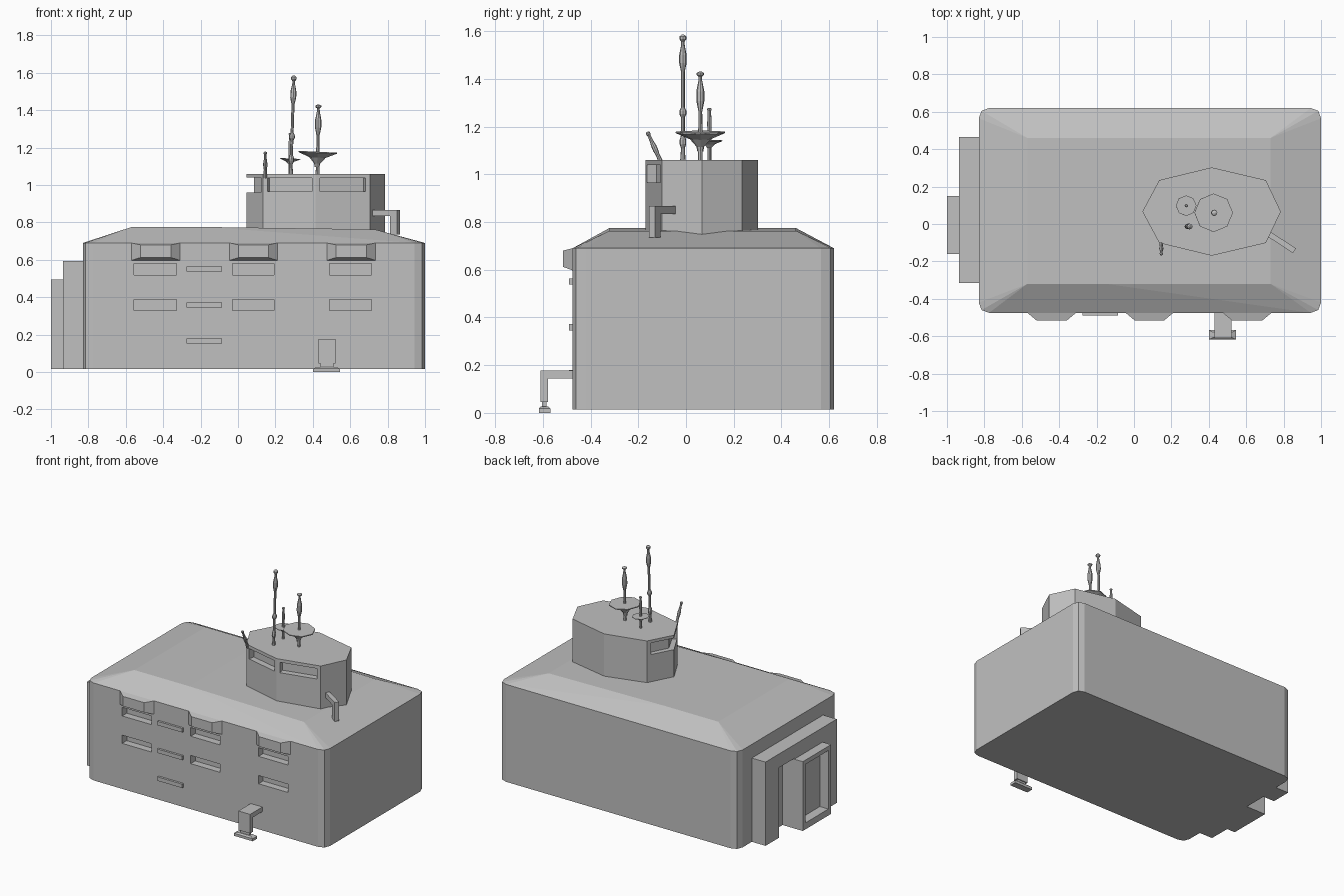
import bpy, bmesh, math
from mathutils import Vector, Matrix

if "Cube" in bpy.data.objects:
    bpy.data.objects.remove(bpy.data.objects["Cube"])

grey = bpy.data.materials.new("plain grey")
grey.use_nodes = True
grey.diffuse_color = (0.53, 0.53, 0.53, 1)
for node in grey.node_tree.nodes:
    if node.type == 'BSDF_PRINCIPLED':
        node.inputs["Base Color"].default_value = grey.diffuse_color


def finish(bm, name):
    bmesh.ops.recalc_face_normals(bm, faces=bm.faces)
    mesh = bpy.data.meshes.new(name)
    bm.to_mesh(mesh)
    bm.free()
    mesh.materials.append(grey)
    ob = bpy.data.objects.new(name, mesh)
    bpy.context.collection.objects.link(ob)
    return ob


def add_box(bm, x, y, z, turn=0):
    """Box from (low, high) ranges, turned about its own vertical axis."""
    mid = Vector((sum(x) / 2, sum(y) / 2, sum(z) / 2))
    size = (x[1] - x[0], y[1] - y[0], z[1] - z[0], 1)
    m = Matrix.Translation(mid) @ Matrix.Rotation(turn, 4, 'Z') @ Matrix.Diagonal(size)
    bmesh.ops.create_cube(bm, size=1, matrix=m)


def boxes(name, *parts):
    bm = bmesh.new()
    for p in parts:
        add_box(bm, *p)
    return finish(bm, name)


def add_prism(bm, outline, z0, z1):
    face = bm.faces.new([bm.verts.new((x, y, z0)) for x, y in outline])
    new = bmesh.ops.extrude_face_region(bm, geom=[face])["geom"]
    bmesh.ops.translate(bm, vec=(0, 0, z1 - z0),
                        verts=[v for v in new if isinstance(v, bmesh.types.BMVert)])


def hull(name, points):
    bm = bmesh.new()
    for p in points:
        bm.verts.new(p)
    bmesh.ops.convex_hull(bm, input=bm.verts)
    bmesh.ops.dissolve_limit(bm, angle_limit=0.002, verts=bm.verts, edges=bm.edges)
    return finish(bm, name)


def cut(ob, cutter):
    mod = ob.modifiers.new("openings", 'BOOLEAN')
    mod.operation, mod.solver, mod.object = 'DIFFERENCE', 'EXACT', cutter
    bpy.context.view_layer.update()
    graph = bpy.context.evaluated_depsgraph_get()
    mesh = bpy.data.meshes.new_from_object(ob.evaluated_get(graph))
    ob.modifiers.clear()
    ob.data = mesh
    bpy.data.objects.remove(cutter)


def lathe(name, profile, base, top, sides=8):
    """Turn a (radius, height) profile about the line from base to top."""
    base, axis = Vector(base), Vector(top) - Vector(base)
    rot = axis.to_track_quat('Z', 'Y')
    bm = bmesh.new()
    rings = []
    for r, h in profile:
        ring = []
        for i in range(sides):
            a = math.tau * i / sides
            ring.append(bm.verts.new(base + axis * h + rot @ Vector((r * math.cos(a), r * math.sin(a), 0))))
        rings.append(ring)
    for a, b in zip(rings, rings[1:]):
        for i in range(sides):
            j = (i + 1) % sides
            bm.faces.new((a[i], a[j], b[j], b[i]))
    bm.faces.new(rings[0])
    bm.faces.new(rings[-1])
    return finish(bm, name)


# Main block: rounded corners, hipped roof
cx, cy, hx, hy = 0.085, 0.0725, 0.915, 0.5475
corner = [(0, 0.055), (0.015, 0.015), (0.055, 0)]
plan = [(cx + sx * (hx - a), cy + sy * (hy - b))
        for sx in (-1, 1) for sy in (-1, 1) for a, b in corner]
points = [(x, y, z) for x, y in plan for z in (0.015, 0.69)]
points += [(x, y, z) for x, z in ((-0.57, 0.775), (-0.15, 0.775), (0.73, 0.763)) for y in (-0.32, 0.46)]
block = hull("main_block", points)

# Recessed wall windows, two rows of three
columns = [(-0.555, -0.33), (-0.03, 0.193), (0.49, 0.715)]
cut(block, boxes("window_cutter", *[(c, (-0.6, -0.425), z) for c in columns
                                    for z in ((0.52, 0.58), (0.33, 0.387))]))

# Narrow ledges between the windows
boxes("wall_ledges", *[((-0.275, -0.085), (-0.49, -0.46), (z, z + 0.027)) for z in (0.537, 0.345, 0.152)])

# Eave bays above the window columns
for i, (a, b) in enumerate([(-0.57, -0.31), (-0.045, 0.21), (0.475, 0.735)]):
    back = [(x, y, z) for x in (a, b) for y in (-0.475, -0.44) for z in (0.597, 0.69)]
    front = [(x, -0.515, z) for x in (a + 0.048, b - 0.048) for z in (0.612, 0.68)]
    hull(f"eave_bay_{i + 1}", back + front)

# Entrance portal with an open side passage, and its recessed doorway
portal = boxes("entrance_portal", ((-0.935, -0.8), (-0.315, 0.465), (0.015, 0.595)))
cut(portal, boxes("passage_cutter", ((-1.1, -0.845), (0.14, 0.32), (-0.1, 0.5))))
door = boxes("doorway", ((-1.0, -0.82), (-0.16, 0.15), (0.015, 0.495)))
cut(door, boxes("door_cutter", ((-1.1, -0.91), (-0.13, 0.12), (0.06, 0.465))))

# Front pipe with foot
boxes("front_pipe", ((0.43, 0.52), (-0.61, -0.46), (0.145, 0.177)),
      ((0.43, 0.52), (-0.61, -0.578), (0.045, 0.146)),
      ((0.44, 0.51), (-0.603, -0.585), (0.015, 0.046)))
hull("pipe_foot", [(x, y, 0) for x in (0.4, 0.545) for y in (-0.617, -0.568)] +
     [(x, y, 0.018) for x in (0.4, 0.545) for y in (-0.617, -0.568)] +
     [(x, y, 0.027) for x in (0.42, 0.525) for y in (-0.608, -0.578)])

# Control tower: stretched octagon
tx, ty = 0.415, 0.0665
octagon = [(-0.37, 0), (-0.28, -0.168), (0, -0.236), (0.29, -0.168),
           (0.37, 0), (0.29, 0.168), (0, 0.236), (-0.28, 0.168)]
bm = bmesh.new()
add_prism(bm, [(tx + x, ty + y) for x, y in octagon], 0.7, 1.06)
tower = finish(bm, "control_tower")

# Tower windows: two on the front, one wrapping the end
tilt = math.atan2(0.068, 0.285)
bm = bmesh.new()
add_box(bm, (0.155, 0.4), (-0.178, -0.094), (0.966, 1.038), -tilt)
add_box(bm, (0.435, 0.685), (-0.178, -0.094), (0.966, 1.038), tilt)
add_prism(bm, [(-0.1, ty), (0.06, -0.13), (0.147, -0.055), (0.085, ty), (0.147, 0.19), (0.06, 0.26)], 0.96, 1.04)
cut(tower, finish(bm, "tower_window_cutter"))

# Bent pipe on the tower side
bend = math.atan2(-0.085, 0.13)
boxes("tower_pipe", ((0.705, 0.87), (-0.112, -0.082), (0.833, 0.867), bend),
      ((0.818, 0.862), (-0.146, -0.116), (0.735, 0.866), bend))

# Antenna masts with swellings and ball tips
def tip(r):
    return [(0.007, 0.945), (r, 0.965), (r, 0.985), (0.005, 1)]


def swell(mid, half, r):
    return [(0.008, mid - half), (r, mid - half * 0.3), (r, mid + half * 0.3), (0.008, mid + half)]


lathe("tall_mast", [(0.012, 0)] + swell(0.16, 0.05, 0.014) + swell(0.39, 0.04, 0.015)
      + swell(0.81, 0.1, 0.016) + tip(0.015), (0.282, -0.013, 1.05), (0.299, -0.013, 1.585))
lathe("dish_mast", [(0.01, 0)] + swell(0.73, 0.17, 0.017) + tip(0.016),
      (0.425, 0.06, 1.05), (0.43, 0.06, 1.43))
lathe("small_mast", [(0.008, 0)] + swell(0.7, 0.14, 0.009) + tip(0.009),
      (0.278, 0.098, 1.05), (0.28, 0.098, 1.278))
lathe("slanted_mast", [(0.011, 0)] + swell(0.5, 0.2, 0.011) + [(0.006, 0.88), (0.009, 0.92), (0.009, 0.97), (0.004, 1)],
      (0.146, -0.1, 1.04), (0.146, -0.162, 1.178))

# Shallow dishes on the masts
dish = [(0.12, 0), (0.16, 0.25), (0.42, 0.62), (1.0, 0.93), (1.0, 1)]
lathe("large_dish", [(r * 0.103, h) for r, h in dish], (0.422, 0.06, 1.095), (0.426, 0.06, 1.178))
lathe("small_dish", [(r * 0.055, h) for r, h in dish], (0.277, 0.098, 1.1), (0.279, 0.098, 1.142))
